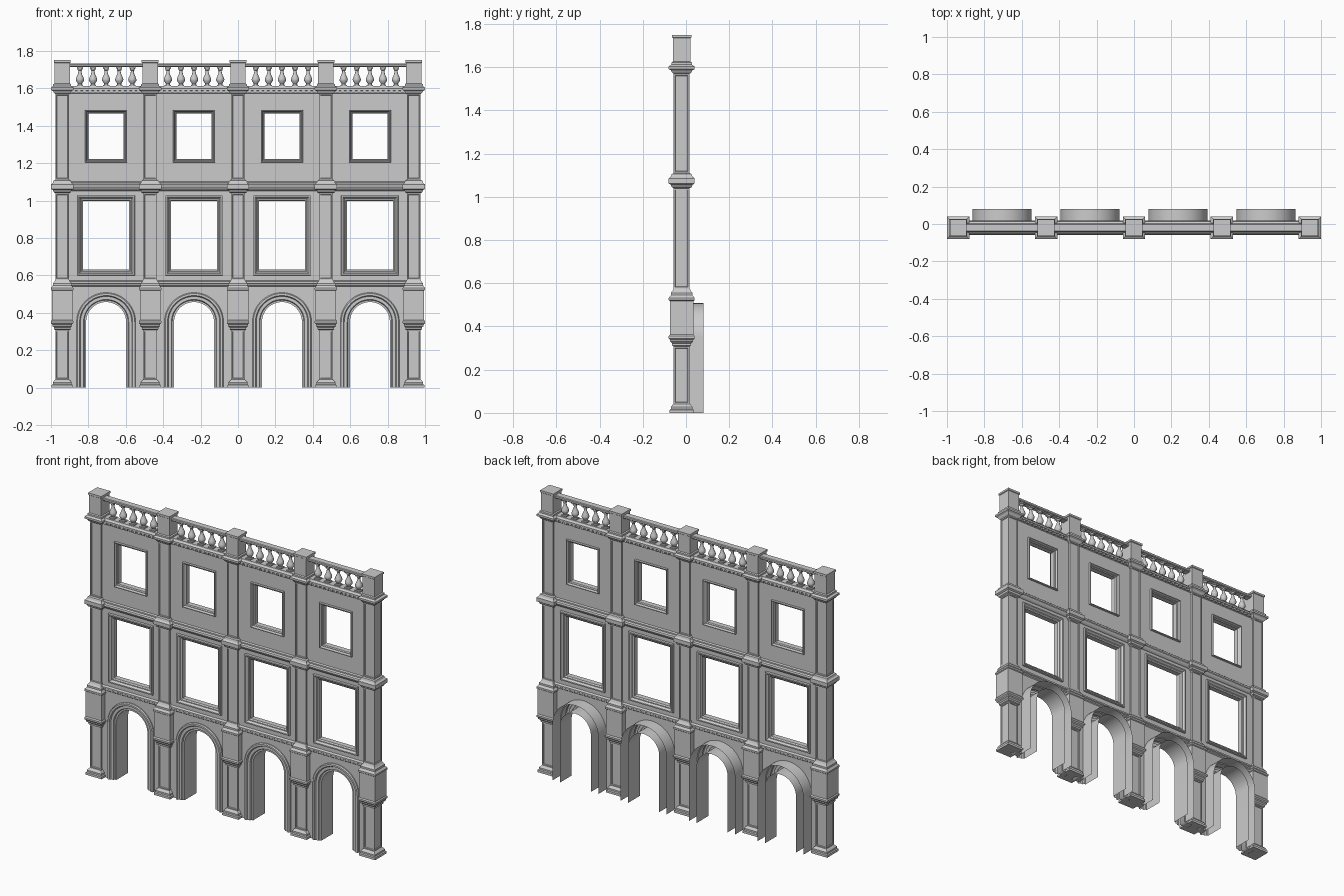
import bpy, bmesh
from math import pi, sin, cos, radians

if "Cube" in bpy.data.objects:
    bpy.data.objects.remove(bpy.data.objects["Cube"])

PITCH = 0.47           # pier spacing
CY = -0.02             # centre line of the wall in y
BAYS = [(i - 1.5) * PITCH for i in range(4)]


def finish(name, bm, smooth=False, closed=True):
    if closed:
        bmesh.ops.recalc_face_normals(bm, faces=bm.faces)
    me = bpy.data.meshes.new(name)
    bm.to_mesh(me)
    bm.free()
    ob = bpy.data.objects.new(name, me)
    bpy.context.collection.objects.link(ob)
    if smooth:
        bpy.ops.object.select_all(action='DESELECT')
        bpy.context.view_layer.objects.active = ob
        ob.select_set(True)
        bpy.ops.object.shade_smooth_by_angle(angle=radians(35))
    return ob


def loft(bm, rings, close_ring=True, close_loft=False, caps=False):
    vs = [[bm.verts.new(p) for p in r] for r in rings]
    n = len(vs[0])
    pairs = list(zip(vs, vs[1:])) + ([(vs[-1], vs[0])] if close_loft else [])
    for a, b in pairs:
        for i in range(n if close_ring else n - 1):
            j = (i + 1) % n
            bm.faces.new((a[i], a[j], b[j], b[i]))
    if caps:
        bm.faces.new(vs[0])
        bm.faces.new(vs[-1])


def repeat(ob, xs):
    # place linked copies along x
    ob.location.x = xs[0]
    for x in xs[1:]:
        c = ob.copy()
        c.location.x = x
        bpy.context.collection.objects.link(c)


def box(bm, x, y, z, sx, sy, sz):
    vs = bmesh.ops.create_cube(bm, size=1)['verts']
    for v in vs:
        v.co = (x + v.co.x * sx, y + v.co.y * sy, z + v.co.z * sz)


# square piers: stacked (half width, z) profile with recessed shaft panels
pier = [(.056, 0), (.056, .014), (.050, .018), (.050, .028), (.042, .038), (.037, .042),
        (.037, .308), (.044, .312), (.044, .322), (.053, .330), (.053, .338), (.060, .345),
        (.060, .355), (.055, .362), (.055, .518), (.060, .522), (.060, .532), (.050, .545),
        (.050, .556), (.042, .566), (.037, .576), (.037, 1.04), (.046, 1.045), (.050, 1.056),
        (.060, 1.062), (.060, 1.086), (.050, 1.094), (.046, 1.106), (.037, 1.110),
        (.037, 1.570), (.044, 1.576), (.050, 1.586), (.060, 1.592), (.060, 1.604),
        (.048, 1.612), (.048, 1.622), (.041, 1.626), (.041, 1.735), (.045, 1.738), (.045, 1.75)]
bm = bmesh.new()
loft(bm, [[(-r, CY - r, z), (r, CY - r, z), (r, CY + r, z), (-r, CY + r, z)] for r, z in pier], caps=True)
bmesh.ops.recalc_face_normals(bm, faces=bm.faces)
shafts = [f for f in bm.faces if abs(f.normal.z) < .1 and .25 < max(v.co.z for v in f.verts)
          - min(v.co.z for v in f.verts)]
bmesh.ops.inset_individual(bm, faces=shafts, thickness=.010, depth=0)
bmesh.ops.inset_individual(bm, faces=shafts, thickness=.003, depth=-.004)
repeat(finish("pier", bm), [(i - 2) * PITCH for i in range(5)])

# arch outline, offset outward from the opening
R, SPRING = .107, .35


def arch_path(o, n=24):
    r = R + o
    arc = [(r * cos(pi * i / n), SPRING + r * sin(pi * i / n)) for i in range(n + 1)]
    return [(r, 0)] + arc + [(-r, 0)]


def rect_path(hw, z0, z1, o=0):
    return [(-hw - o, z0 - o), (hw + o, z0 - o), (hw + o, z1 + o), (-hw - o, z1 + o)]


WINDOWS = {"large_window_frame": (.123, .63, .998, .030), "small_window_frame": (.094, 1.222, 1.466, .018)}

# wall panel per bay: flat outline with arch notch and two window holes
W = .21
cu = bpy.data.curves.new("wall_panel", 'CURVE')
cu.dimensions = '2D'
cu.fill_mode = 'BOTH'
cu.extrude = .021
outlines = [[(W, 0)] + arch_path(.046) + [(-W, 0), (-W, 1.6), (W, 1.6)]]
outlines += [rect_path(hw, z0, z1, .006) for hw, z0, z1, w in WINDOWS.values()]
for pts in outlines:
    sp = cu.splines.new('POLY')
    sp.points.add(len(pts) - 1)
    for p, (x, y) in zip(sp.points, pts):
        p.co = (x, y, 0, 1)
    sp.use_cyclic_u = True
wall = bpy.data.objects.new("wall_panel", cu)
bpy.context.collection.objects.link(wall)
wall.rotation_euler.x = pi / 2
wall.location.y = CY
repeat(wall, BAYS)

# arch surround: stepped front moulding with deep hollow sides, open at the back
prof = [(0, .08), (0, -.036), (.010, -.036), (.014, -.045), (.030, -.045),
        (.035, -.054), (.046, -.054), (.051, -.048), (.051, .08)]
bm = bmesh.new()
loft(bm, [[(x, y, z) for x, z in arch_path(o)] for o, y in prof], close_ring=False)
repeat(finish("arch_surround", bm, smooth=True), BAYS)

# window frames: moulding on both sides of the wall, swept round the opening
for name, (hw, z0, z1, w) in WINDOWS.items():
    half = [(0, .016), (.25, .022), (.4, .022), (.55, .029), (.7, .034), (.95, .034), (1, .030)]
    prof = [(o * w, CY - d) for o, d in half] + [(o * w, CY + d) for o, d in reversed(half)]
    bm = bmesh.new()
    loft(bm, [[(x, y, z) for x, z in rect_path(hw, z0, z1, o)] for o, y in prof], close_loft=True)
    repeat(finish(name, bm), BAYS)

# horizontal mouldings and rails: (half depth, z) profile run along the bay
STRIPS = {
    "lower_string_course": [(.021, .540), (.027, .545), (.027, .553), (.033, .557), (.033, .566), (.021, .572)],
    "upper_string_course": [(.021, 1.052), (.028, 1.056), (.036, 1.064), (.039, 1.072), (.036, 1.082),
                            (.028, 1.088), (.028, 1.096), (.021, 1.102)],
    "cornice": [(.021, 1.572), (.025, 1.576), (.025, 1.586), (.034, 1.589), (.034, 1.600), (.026, 1.606),
                (.024, 1.612)],
    "top_rail": [(.018, 1.714), (.022, 1.718), (.022, 1.728), (.018, 1.732)],
}
for name, prof in STRIPS.items():
    sec = [(CY - d, z) for d, z in prof] + [(CY + d, z) for d, z in reversed(prof)]
    bm = bmesh.new()
    loft(bm, [[(x, y, z) for y, z in sec] for x in (-W, W)], caps=True)
    repeat(finish(name, bm, smooth=name == "upper_string_course"), BAYS)

# dentils under the cornice, front and back
bm = bmesh.new()
for i in range(13):
    for s in (-1, 1):
        box(bm, (i - 6) * .029, CY + s * .026, 1.582, .016, .012, .013)
repeat(finish("dentils", bm), BAYS)

# turned balusters with square feet and heads
vase = [(.013, 1.618), (.010, 1.623), (.013, 1.628), (.021, 1.640), (.022, 1.648), (.018, 1.660),
        (.011, 1.675), (.008, 1.688), (.008, 1.694), (.012, 1.697), (.012, 1.701), (.014, 1.707)]
bm = bmesh.new()
loft(bm, [[(r * cos(2 * pi * i / 16), CY + r * sin(2 * pi * i / 16), z) for i in range(16)]
          for r, z in vase], caps=True)
box(bm, 0, CY, 1.614, .034, .034, .010)
box(bm, 0, CY, 1.711, .032, .032, .010)
repeat(finish("baluster", bm, smooth=True), [b + (i - 2) * .070 for b in BAYS for i in range(5)])
